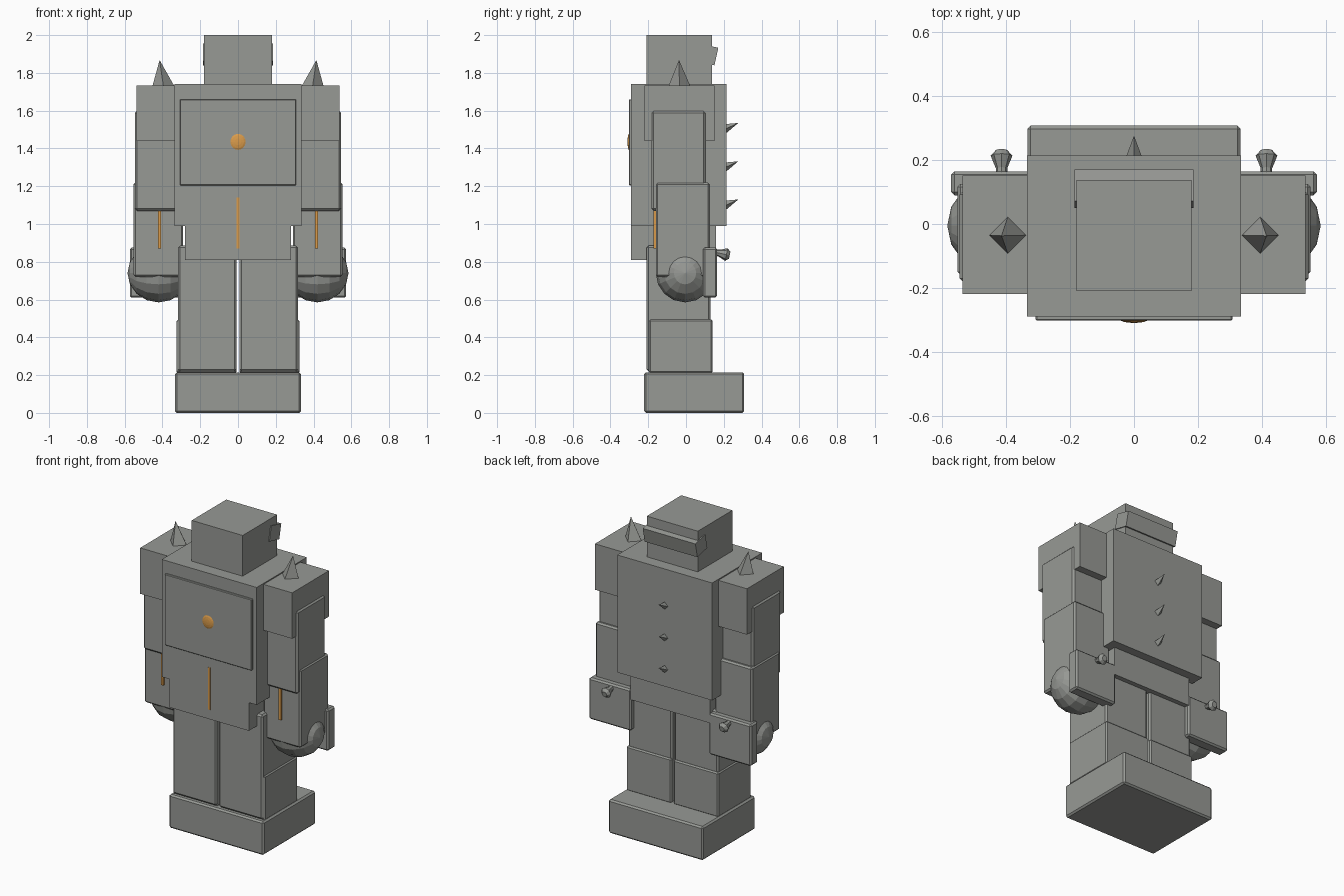
import bpy, bmesh, math
from mathutils import Vector, Matrix

if "Cube" in bpy.data.objects:
    bpy.data.objects.remove(bpy.data.objects["Cube"])


def material(name, rgb):
    m = bpy.data.materials.new(name)
    m.diffuse_color = (*rgb, 1)
    m.use_nodes = True
    m.node_tree.nodes["Principled BSDF"].inputs["Base Color"].default_value = m.diffuse_color
    return m


GREY = material("stone_grey", (0.31, 0.32, 0.30))
ORANGE = material("glow_orange", (0.70, 0.33, 0.07))


def add_object(name, bm, mat):
    bmesh.ops.recalc_face_normals(bm, faces=bm.faces[:])
    me = bpy.data.meshes.new(name)
    bm.to_mesh(me)
    bm.free()
    me.materials.append(mat)
    ob = bpy.data.objects.new(name, me)
    bpy.context.collection.objects.link(ob)
    return ob


def box(name, x, y, z, bevel=0.0, mat=GREY, tilt=0.0):
    """Box from (min, max) ranges, optionally tilted about x and chamfered."""
    lo, hi = Vector((min(x), y[0], z[0])), Vector((max(x), y[1], z[1]))
    bm = bmesh.new()
    bmesh.ops.create_cube(bm, size=1, matrix=Matrix.Diagonal((*(hi - lo), 1)))
    ob = add_object(name, bm, mat)
    ob.location = (lo + hi) / 2
    ob.rotation_euler.x = tilt
    if bevel:
        mod = ob.modifiers.new("chamfer", 'BEVEL')
        mod.width, mod.segments = bevel, 1
    return ob


def ball(name, centre, radii, mat=GREY, segments=16, rings=8, axis='Z'):
    bm = bmesh.new()
    turn = {'X': Matrix.Rotation(math.pi / 2, 4, 'Y'),
            'Y': Matrix.Rotation(math.pi / 2, 4, 'X'), 'Z': Matrix()}[axis]
    bmesh.ops.create_uvsphere(bm, u_segments=segments, v_segments=rings, radius=1,
                              matrix=Matrix.Diagonal((*radii, 1)) @ turn)
    ob = add_object(name, bm, mat)
    ob.location = centre
    return ob


def spike(name, base, tip, right, up, radius):
    """Four-sided spike with its base diamond spanned by two directions."""
    bm = bmesh.new()
    b, r, u = Vector(base), Vector(right) * radius, Vector(up) * radius
    ring = [bm.verts.new(b + d) for d in (r, u, -r, -u)]
    top = bm.verts.new(tip)
    bm.faces.new(ring)
    for i in range(4):
        bm.faces.new((ring[i], ring[(i + 1) % 4], top))
    return add_object(name, bm, GREY)


def knob(name, centre, profile, sides=8):
    """Turned stud along +y from (y offset, radius) pairs."""
    bm = bmesh.new()
    rings = []
    for dy, r in profile:
        rings.append([bm.verts.new((r * math.cos(2 * math.pi * i / sides), dy,
                                    r * math.sin(2 * math.pi * i / sides)))
                      for i in range(sides)])
    for a, b in zip(rings, rings[1:]):
        for i in range(sides):
            j = (i + 1) % sides
            bm.faces.new((a[i], a[j], b[j], b[i]))
    bm.faces.new(rings[0])
    bm.faces.new(rings[-1])
    ob = add_object(name, bm, GREY)
    ob.location = centre
    ob.rotation_euler.x = -0.2
    return ob


# Head and the tilted band behind it
box("head", (-0.18, 0.18), (-0.21, 0.138), (1.73, 2.0))
box("head_band", (-0.186, 0.186), (0.06, 0.162), (1.85, 1.945), tilt=-0.22)

# Torso, abdomen and chest details
box("torso", (-0.335, 0.335), (-0.29, 0.215), (0.99, 1.74))
box("abdomen", (-0.28, 0.28), (-0.29, 0.16), (0.81, 1.0))
box("chest_panel", (-0.308, 0.308), (-0.303, -0.28), (1.205, 1.66), 0.004)
ball("chest_light", (0, -0.298, 1.435), (0.045, 0.012, 0.047), ORANGE, axis='Y')
box("belly_stripe", (-0.008, 0.008), (-0.2915, -0.286), (0.87, 1.14), mat=ORANGE)

# Spikes down the back
for k, z in enumerate((1.505, 1.302, 1.10)):
    spike(f"back_spike_{k}", (0, 0.213, z), (0, 0.277, z + 0.03),
          (1, 0, 0), (0, 0, 1), 0.024)

# Paired limbs
for side, s in (("left", -1), ("right", 1)):
    def span(a, b):
        return (s * a, s * b)

    # Arm
    box(f"{side}_shoulder_pad", span(0.33, 0.537), (-0.22, 0.152), (1.44, 1.733))
    spike(f"{side}_shoulder_spike", (s * 0.395, -0.035, 1.73), (s * 0.415, -0.037, 1.868),
          (1, 0, 0), (0, 1, 0), 0.058)
    box(f"{side}_upper_arm", span(0.29, 0.546), (-0.183, 0.105), (1.07, 1.60), 0.012)
    box(f"{side}_forearm", span(0.29, 0.553), (-0.16, 0.126), (0.72, 1.22), 0.01)
    box(f"{side}_forearm_stripe", span(0.408, 0.424), (-0.172, -0.155), (0.87, 1.07),
        mat=ORANGE)

    # Hand with plate and stud behind it
    ball(f"{side}_hand", (s * 0.42, -0.005, 0.74), (0.165, 0.155, 0.155), axis='X')
    box(f"{side}_hand_plate", span(0.275, 0.573), (0.09, 0.165), (0.61, 0.875), 0.01)
    knob(f"{side}_hand_stud", (s * 0.415, 0.155, 0.85),
         ((0, 0.018), (0.02, 0.018), (0.06, 0.034), (0.078, 0.018)))

    # Leg
    box(f"{side}_thigh", span(0.008, 0.318), (-0.208, 0.13), (0.22, 0.885), 0.01)
    box(f"{side}_calf", span(0.008, 0.325), (-0.196, 0.14), (0.21, 0.495), 0.008)

# Feet block
box("feet", (-0.334, 0.334), (-0.222, 0.308), (0.0, 0.215), 0.01)
